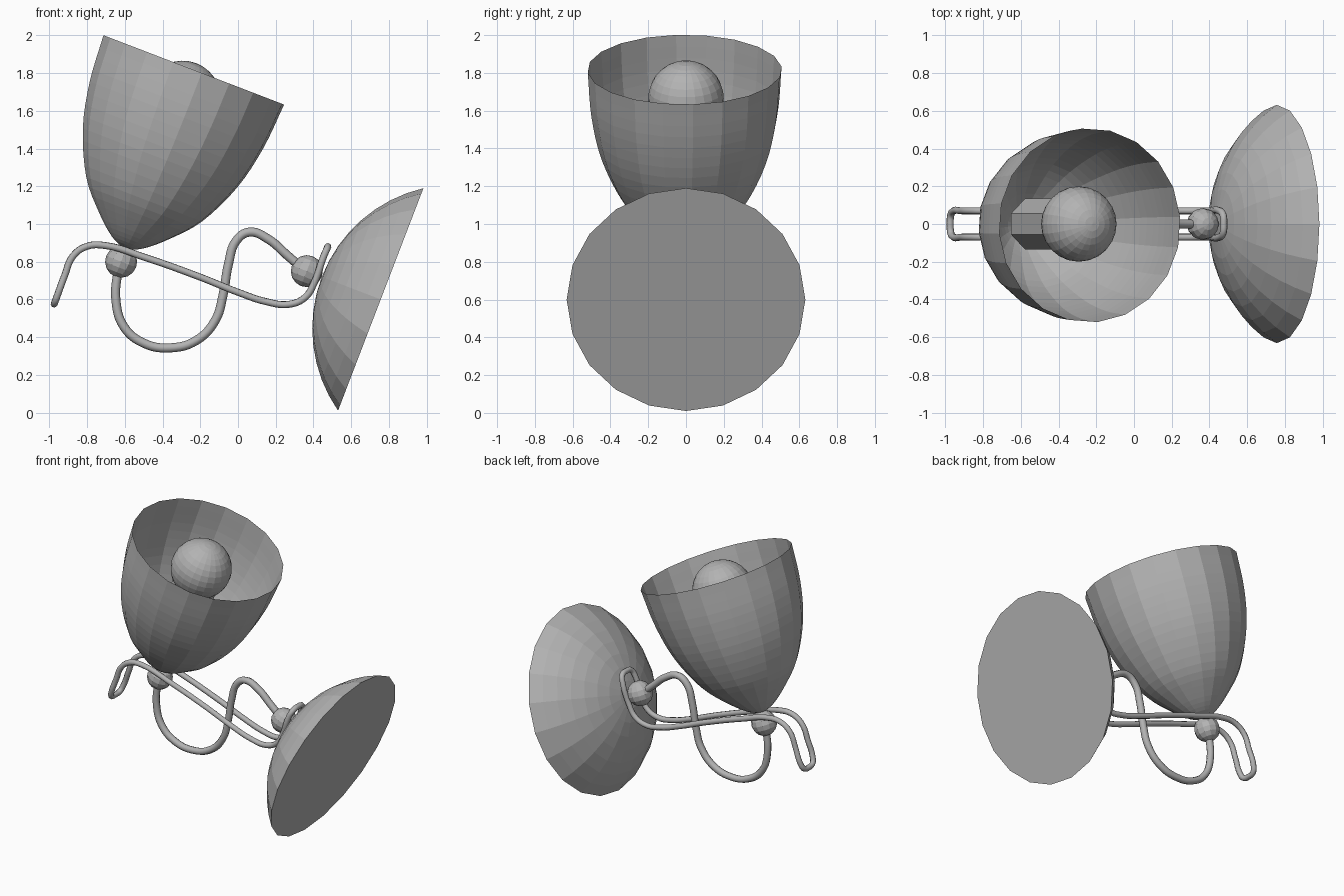
import bpy, bmesh, math
from mathutils import Matrix, Vector

cube = bpy.data.objects.get("Cube")
if cube:
    bpy.data.objects.remove(cube, do_unlink=True)

metal = bpy.data.materials.new("plain grey")
metal.use_nodes = True
GREY = (0.45, 0.45, 0.45, 1)
metal.diffuse_color = GREY
metal.node_tree.nodes["Principled BSDF"].inputs["Base Color"].default_value = GREY

TILT = math.radians(21)
SHADE_TIP = Vector((-0.6, -0.007, 0.865))
AXIS = Vector((math.sin(TILT), 0, math.cos(TILT)))


def finish(name, bm, location, tilt):
    """Turn a bmesh into an object placed at location, leaning about y."""
    mesh = bpy.data.meshes.new(name)
    bmesh.ops.recalc_face_normals(bm, faces=bm.faces)
    bm.to_mesh(mesh)
    bm.free()
    mesh.materials.append(metal)
    obj = bpy.data.objects.new(name, mesh)
    bpy.context.collection.objects.link(obj)
    obj.location = location
    obj.rotation_euler.y = tilt
    return obj


def lathe(name, profile, sides, location, tilt, phase=0.0):
    """Spin (radius, height) points about the local z axis."""
    bm = bmesh.new()
    turn = Matrix.Rotation(phase, 3, 'Z')
    verts = [bm.verts.new(turn @ Vector((r, 0, h))) for r, h in profile]
    edges = [bm.edges.new(pair) for pair in zip(verts, verts[1:])]
    bmesh.ops.spin(bm, geom=verts + edges, axis=(0, 0, 1), cent=(0, 0, 0),
                   angle=math.tau, steps=sides, use_duplicate=False)
    bmesh.ops.remove_doubles(bm, verts=bm.verts, dist=0.0005)
    return finish(name, bm, location, tilt)


def ball(name, radius, segments, rings, location, tilt=0.0):
    bm = bmesh.new()
    bmesh.ops.create_uvsphere(bm, u_segments=segments, v_segments=rings, radius=radius)
    return finish(name, bm, location, tilt)


def tube(name, points, radius, cyclic=False):
    """Round wire following a smooth path."""
    curve = bpy.data.curves.new(name, 'CURVE')
    curve.dimensions = '3D'
    curve.bevel_depth = radius
    curve.bevel_resolution = 2
    curve.resolution_u = 6
    curve.use_fill_caps = True
    spline = curve.splines.new('BEZIER')
    spline.bezier_points.add(len(points) - 1)
    for bp, co in zip(spline.bezier_points, points):
        bp.co = co
        bp.handle_left_type = bp.handle_right_type = 'AUTO'
    spline.use_cyclic_u = cyclic
    curve.materials.append(metal)
    obj = bpy.data.objects.new(name, curve)
    bpy.context.collection.objects.link(obj)
    return obj


def smooth_profile(points, steps=4):
    """Catmull-Rom refinement of a short profile."""
    p = [Vector(q) for q in points]
    p = [2 * p[0] - p[1]] + p + [2 * p[-1] - p[-2]]
    out = []
    for a, b, c, d in zip(p, p[1:], p[2:], p[3:]):
        for i in range(steps):
            t = i / steps
            out.append(0.5 * (2 * b + (c - a) * t + (2 * a - 5 * b + 4 * c - d) * t ** 2
                              + (3 * b - a - 3 * c + d) * t ** 3))
    return out + [p[-2]]


# Open bell-shaped shade
bell = [(0, 0), (0.09, 0.04), (0.2, 0.135), (0.33, 0.285),
        (0.44, 0.52), (0.495, 0.765), (0.515, 1.02)]
lathe("shade", smooth_profile(bell), 20, SHADE_TIP, TILT, math.radians(5))

# Bulb and its socket inside the shade
bulb_axis = Vector((SHADE_TIP.x, 0, SHADE_TIP.z))
ball("bulb", 0.2, 24, 16, bulb_axis + AXIS * 0.858, TILT)
lathe("bulb_socket", [(0, 0.21), (0.147, 0.21), (0.147, 0.75), (0, 0.75)],
      8, bulb_axis, TILT, math.pi / 8)

# Domed wall plate: a spherical cap with a flat back
PLATE_R, CAP_R = 0.632, 0.764
rim_angle = math.asin(PLATE_R / CAP_R)
drop = CAP_R * math.cos(rim_angle)
cap = [(CAP_R * math.sin(rim_angle * i / 8), CAP_R * math.cos(rim_angle * i / 8) - drop)
       for i in range(9)]
lathe("wall_plate", cap + [(0, 0)], 20, (0.757, 0, 0.6), TILT - math.pi / 2)

# Ball joints
ball("shade_joint", 0.085, 12, 8, (-0.62, 0, 0.8), TILT)
ball("plate_joint", 0.085, 12, 8, (0.365, 0, 0.75), TILT)

# Curved arm between the joints
arm = [(-0.635, 0.77), (-0.648, 0.6), (-0.605, 0.455), (-0.5, 0.368), (-0.36, 0.343),
       (-0.22, 0.383), (-0.12, 0.49), (-0.08, 0.62), (-0.05, 0.79), (-0.01, 0.91),
       (0.06, 0.957), (0.16, 0.92), (0.26, 0.835), (0.34, 0.765)]
tube("curved_arm", [(x, 0, z) for x, z in arm], 0.024)

# Closed wire loop: one rail, mirrored, with rounded ends
rail = [(-0.955, 0.63), (-0.92, 0.725), (-0.875, 0.83), (-0.8, 0.882), (-0.7, 0.885),
        (-0.5, 0.825), (-0.2, 0.718), (0, 0.638), (0.15, 0.588), (0.27, 0.574),
        (0.355, 0.61), (0.405, 0.69), (0.453, 0.825)]
WIDTH = 0.07
left_end = [(-0.971, 0.05, 0.586), (-0.975, 0, 0.576), (-0.971, -0.05, 0.586)]
right_end = [(0.472, -0.05, 0.869), (0.476, 0, 0.88), (0.472, 0.05, 0.869)]
loop = (left_end + [(x, -WIDTH, z) for x, z in rail]
        + right_end + [(x, WIDTH, z) for x, z in reversed(rail)])
wire = tube("wire_loop", loop, 0.019, cyclic=True)
